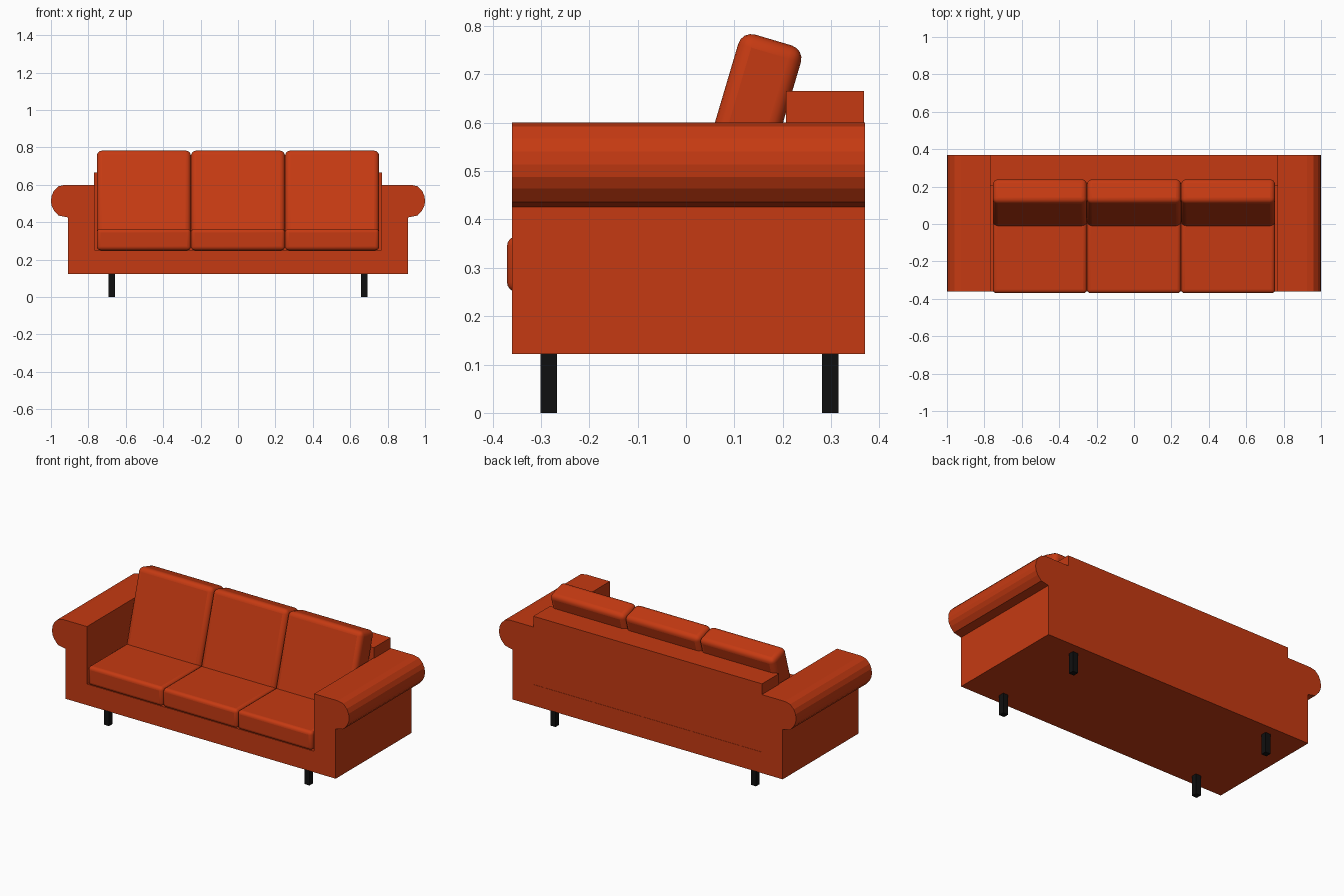
import bpy, bmesh, math
from mathutils import Matrix, Vector

if "Cube" in bpy.data.objects:
    bpy.data.objects.remove(bpy.data.objects["Cube"])


def material(name, color):
    m = bpy.data.materials.new(name)
    m.diffuse_color = color
    m.use_nodes = True
    m.node_tree.nodes["Principled BSDF"].inputs["Base Color"].default_value = m.diffuse_color
    return m


FABRIC = material("orange_fabric", (0.56, 0.042, 0.006, 1))
BLACK = material("black_leg", (0.005, 0.005, 0.005, 1))


def finish(name, bm, mat):
    bmesh.ops.recalc_face_normals(bm, faces=bm.faces)
    me = bpy.data.meshes.new(name)
    bm.to_mesh(me)
    bm.free()
    me.materials.append(mat)
    ob = bpy.data.objects.new(name, me)
    bpy.context.collection.objects.link(ob)
    return ob


def box(name, lo, hi, mat):
    lo, hi = Vector(lo), Vector(hi)
    bm = bmesh.new()
    size = Matrix.Diagonal((*(hi - lo), 1))
    bmesh.ops.create_cube(bm, size=1, matrix=Matrix.Translation((lo + hi) / 2) @ size)
    return finish(name, bm, mat)


def soften(ob, radius):
    bev = ob.modifiers.new("soft_edges", 'BEVEL')
    bev.width = radius
    bev.segments = 4
    bpy.ops.object.select_all(action='DESELECT')
    ob.select_set(True)
    bpy.context.view_layer.objects.active = ob
    bpy.ops.object.shade_smooth_by_angle(angle=math.radians(40))


# Frame: base and rolled arms as one mirrored front profile, extruded in y
half = [(0.765, 0.25), (0.765, 0.60), (0.925, 0.60), (0.96, 0.592), (0.985, 0.567),
        (0.997, 0.54), (1.0, 0.513), (0.997, 0.488), (0.985, 0.464), (0.96, 0.436),
        (0.91, 0.426), (0.91, 0.122)]
profile = half + [(-x, z) for x, z in reversed(half)]
bm = bmesh.new()
face = bm.faces.new([bm.verts.new((x, -0.36, z)) for x, z in profile])
ext = bmesh.ops.extrude_face_region(bm, geom=[face])
bmesh.ops.translate(bm, vec=(0, 0.73, 0),
                    verts=[v for v in ext["geom"] if isinstance(v, bmesh.types.BMVert)])
finish("frame_with_arms", bm, FABRIC)

# Backrest panel
box("backrest", (-0.77, 0.207, 0.245), (0.77, 0.3685, 0.665), FABRIC)

# Seat and back cushions
W = 0.503
TILT = math.radians(16.5)
for i in (-1, 0, 1):
    x = i * W
    seat = box("seat_cushion", (x - W / 2, -0.37, 0.25), (x + W / 2, 0.205, 0.365), FABRIC)
    soften(seat, 0.02)
    back = box("back_cushion", (-W / 2, 0, -0.48), (W / 2, 0.135, 0), FABRIC)
    # pivot is the front top edge
    back.location = (x, 0.116, 0.79)
    back.rotation_euler.x = -TILT
    soften(back, 0.028)

# Legs
for x in (-0.675, 0.675):
    for y in (-0.284, 0.298):
        box("leg", (x - 0.017, y - 0.017, 0), (x + 0.017, y + 0.017, 0.125), BLACK)
